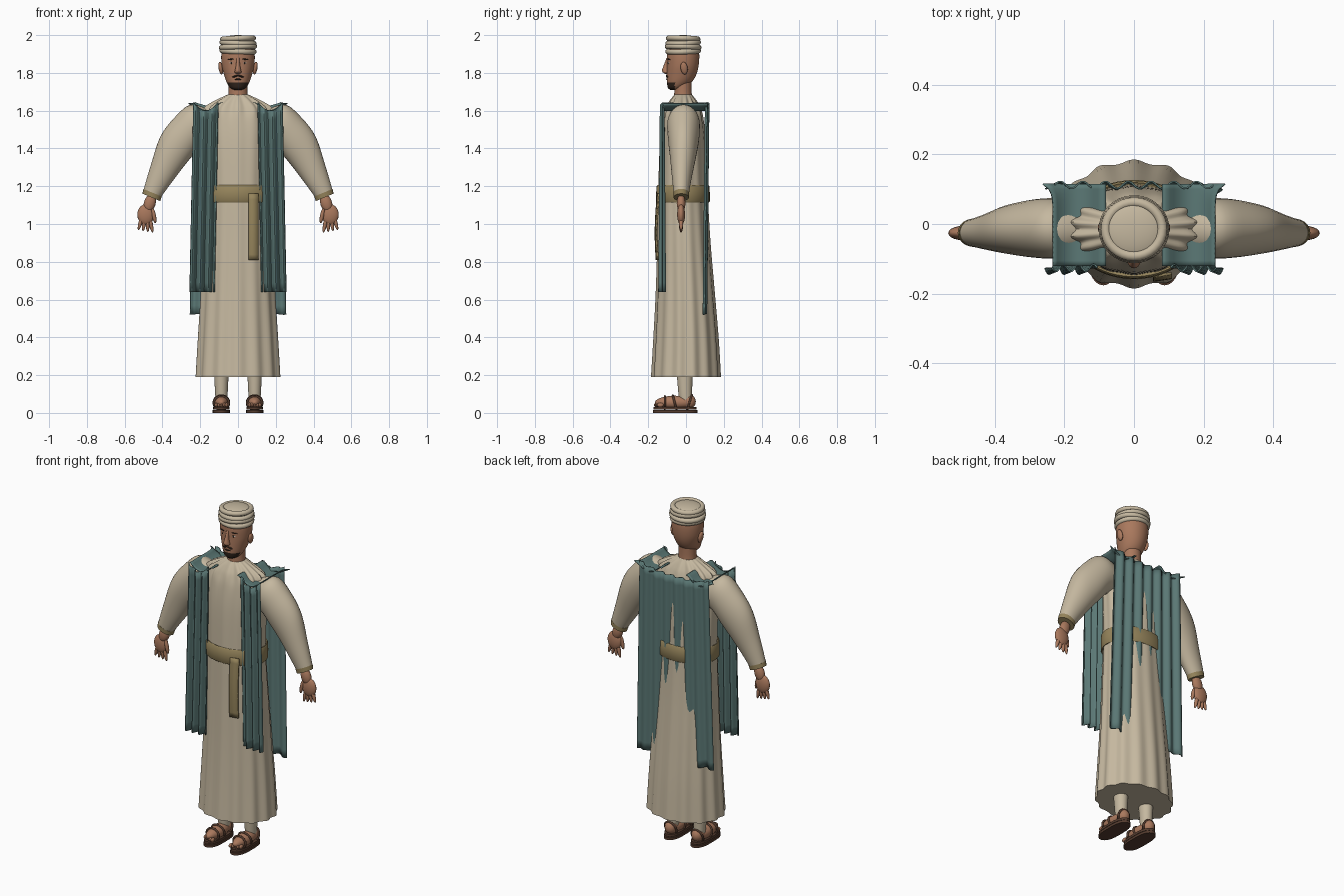
import bpy, bmesh, math
from mathutils import Vector, Matrix

cube = bpy.data.objects.get("Cube")
if cube:
    bpy.data.objects.remove(cube, do_unlink=True)


def material(name, r, g, b):
    m = bpy.data.materials.new(name)
    m.diffuse_color = (r, g, b, 1)
    m.use_nodes = True
    m.node_tree.nodes["Principled BSDF"].inputs["Base Color"].default_value = (r, g, b, 1)
    return m


CLOTH = material("cream cloth", .56, .48, .35)
TEAL = material("teal cloth", .105, .19, .18)
BELT = material("ochre cloth", .30, .23, .105)
SKIN = material("skin", .40, .19, .11)
LEATHER = material("brown leather", .09, .045, .028)
HAIR = material("dark hair", .03, .018, .012)
WHITE = material("eye white", .6, .55, .48)
parts = []


def finish(name, bm, mat):
    bmesh.ops.recalc_face_normals(bm, faces=bm.faces)
    me = bpy.data.meshes.new(name)
    bm.to_mesh(me)
    bm.free()
    me.materials.append(mat)
    ob = bpy.data.objects.new(name, me)
    bpy.context.collection.objects.link(ob)
    parts.append(ob)
    return ob


def smooth_rows(rows, steps):
    """Catmull-Rom interpolation of rows of numbers."""
    out = []
    for i in range(len(rows) - 1):
        a, b = rows[max(i - 1, 0)], rows[i]
        c, d = rows[i + 1], rows[min(i + 2, len(rows) - 1)]
        for k in range(steps):
            t = k / steps
            out.append([q + .5 * t * (r - p + t * (2 * p - 5 * q + 4 * r - s + t * (3 * (q - r) + s - p)))
                        for p, q, r, s in zip(a, b, c, d)])
    return out + [list(rows[-1])]


def skin_rings(name, rings, mat, cap=True):
    bm = bmesh.new()
    loops = [[bm.verts.new(p) for p in ring] for ring in rings]
    n = len(loops[0])
    for a, b in zip(loops, loops[1:]):
        for i in range(n):
            j = (i + 1) % n
            bm.faces.new((a[i], a[j], b[j], b[i]))
    if cap:
        bm.faces.new(loops[0])
        bm.faces.new(loops[-1])
    return finish(name, bm, mat)


def lathe(name, rows, mat, n=32, waves=14, steps=5, x=0, cap=True):
    """Stack of ellipses: z, x radius, y radius, y centre, pleat depth."""
    rings = []
    for z, rx, ry, cy, amp in smooth_rows(rows, steps):
        ring = []
        for i in range(n):
            a = math.tau * i / n
            k = 1 + amp * math.cos(waves * a + math.pi / 2 * waves)
            ring.append((x + rx * k * math.cos(a), cy + ry * k * math.sin(a), z))
        rings.append(ring)
    return skin_rings(name, rings, mat, cap)


def ball(name, loc, size, mat, rot=(0, 0, 0), seg=20):
    bm = bmesh.new()
    bmesh.ops.create_uvsphere(bm, u_segments=seg, v_segments=seg // 2, radius=1)
    ob = finish(name, bm, mat)
    ob.location, ob.scale, ob.rotation_euler = loc, size, rot
    return ob


def sheet(name, f, nu, nv, mat, thick=.005):
    bm = bmesh.new()
    g = [[bm.verts.new(f(u / nu, v / nv)) for u in range(nu + 1)] for v in range(nv + 1)]
    for v in range(nv):
        for u in range(nu):
            bm.faces.new((g[v][u], g[v][u + 1], g[v + 1][u + 1], g[v + 1][u]))
    ob = finish(name, bm, mat)
    if thick:
        mod = ob.modifiers.new("thickness", "SOLIDIFY")
        mod.thickness, mod.offset = thick, 0
    return ob


def ring(name, loc, size, minor, mat, rot=(0, 0, 0)):
    """Torus of unit radius, stretched to an ellipse, with a round section."""
    rings = []
    for i in range(32):
        a = math.tau * i / 32
        rings.append([(math.cos(a) * (size[0] + minor * math.cos(b)),
                       math.sin(a) * (size[1] + minor * math.cos(b)), minor * math.sin(b))
                      for b in [math.tau * k / 10 for k in range(10)]])
    ob = skin_rings(name, rings + rings[:1], mat, False)
    ob.location, ob.rotation_euler = loc, rot
    return ob


# Pleated robe
lathe("robe", [(.19, .223, .18, 0, .03), (.4, .211, .168, 0, .028), (.64, .197, .153, -.004, .022),
               (.9, .185, .139, -.011, .016), (1.15, .174, .13, -.016, .012),
               (1.4, .182, .122, -.016, .014), (1.54, .188, .108, -.015, .02),
               (1.61, .178, .09, -.015, .06), (1.65, .125, .07, -.015, .06),
               (1.685, .055, .046, -.015, .02)], CLOTH, n=112)

# Belt and its hanging end
lathe("belt", [(1.118, .177, .133, -.016, 0), (1.12, .185, .142, -.016, 0),
               (1.2, .185, .14, -.016, 0), (1.202, .178, .13, -.016, 0)], BELT, n=48, steps=2)
sheet("belt_tail", lambda u, v: (.055 + .053 * u, -.15 - .012 * math.sin(2.6 * v) + .008 * u,
                                 1.16 - .35 * v), 2, 12, BELT, .008)


# Cloak: back sheet, front panels and shoulder strips
def shoulder(x):
    return 1.6 + .042 * min(1, abs(x - .165) / .07) ** 2


def back(u, v):
    s = 2 * u - 1
    top = 1.615 + .03 * abs(s) ** 3
    low = .52 + .012 * math.sin(23 * u) * (1 - s * s)
    return (s * (.228 + .026 * v), .112 + .01 * math.sin(math.tau * 7 * u) - .012 * v,
            top + (low - top) * v)


sheet("cloak_back", back, 70, 24, TEAL)

for side, label in ((1, "left"), (-1, "right")):
    def panel(u, v):
        x = .105 + .13 * u + .02 * v
        top = shoulder(.09 + .145 * u)
        y = -.126 + (.01 + .008 * v) * math.sin(math.tau * 3 * u)
        return side * x, y, top + (.64 - top) * v

    def strip(u, v):
        x = .08 + .152 * u
        return side * (x + .03 * u ** 6 * v ** 14), -.12 + .235 * v, shoulder(x)

    sheet(label + "_cloak_front", panel, 36, 20, TEAL)
    sheet(label + "_cloak_shoulder", strip, 14, 16, TEAL)

    # Sleeve: upper edge x z, lower edge x z, half depth, y centre
    rows = [(.16, 1.61, .13, 1.44, .07, -.015), (.25, 1.632, .19, 1.42, .086, -.013),
            (.33, 1.57, .25, 1.35, .083, -.013), (.41, 1.465, .31, 1.275, .07, -.016),
            (.462, 1.31, .366, 1.2, .053, -.022), (.502, 1.175, .412, 1.137, .04, -.025)]

    def section(row, grow=1):
        ux, uz, lx, lz, d, cy = row
        c = Vector(((ux + lx) / 2, cy, (uz + lz) / 2))
        h = Vector(((ux - lx) / 2, 0, (uz - lz) / 2)) * grow
        pts = []
        for i in range(28):
            a = math.tau * i / 28
            p = c + h * math.cos(a) + Vector((0, d * grow * math.sin(a), 0))
            pts.append((side * p.x, p.y, p.z))
        return pts

    skin_rings(label + "_sleeve", [section(r) for r in smooth_rows(rows, 5)], CLOTH)
    cuff = [(.499, 1.185, .405, 1.146, .04, -.025), (.504, 1.16, .414, 1.122, .039, -.025)]
    skin_rings(label + "_cuff", [section(cuff[0], 1.04), section(cuff[1], 1.04)], BELT)

    # Hand
    ball(label + "_wrist", (side * .467, -.026, 1.11), (.031, .023, .05), SKIN, (0, -side * .3, 0))
    ball(label + "_palm", (side * .488, -.026, 1.05), (.045, .021, .055), SKIN)
    for i in range(4):
        tilt = side * (.2 - .16 * i)
        ball(f"{label}_finger_{i + 1}", (side * (.461 + .018 * i), -.026, 1.0 + .004 * i),
             (.0105, .0115, .047), SKIN, (0, tilt, 0), 12)
    ball(label + "_thumb", (side * .445, -.034, 1.045), (.011, .012, .042), SKIN, (0, side * .2, 0), 12)

    # Trouser leg, foot and sandal
    lathe(label + "_leg", [(.06, .03, .034, .0, 0), (.1, .033, .036, -.004, 0), (.22, .039, .043, -.007, 0)],
          CLOTH, x=side * .088)
    ball(label + "_foot", (side * .088, -.058, .055), (.04, .107, .036), SKIN)
    ball(label + "_heel", (side * .088, .012, .06), (.035, .04, .04), SKIN)
    for i in range(5):
        ball(f"{label}_toe_{i + 1}", (side * (.06 + .014 * i), -.152 + .004 * i, .042),
             (.009, .018, .012), SKIN, (0, 0, 0), 10)
    for z, grow, tag in ((.006, 1, "outsole"), (.024, .96, "insole")):
        bm = bmesh.new()
        bmesh.ops.create_cone(bm, cap_ends=True, segments=32, radius1=1, radius2=1, depth=.014)
        for v in bm.verts:
            waist = 1 - .12 * math.cos(2.5 * v.co.y)
            v.co.x, v.co.y = v.co.x * .052 * waist * grow, v.co.y * .118 * grow
        sole = finish(f"{label}_{tag}", bm, LEATHER)
        sole.location = (side * .088, -.058, z + .001)
    for y, w, h, lean in ((-.112, .04, .034, 0), (-.06, .041, .04, .25), (.018, .037, .042, -.3)):
        ring(f"{label}_strap_{abs(int(y * 1000))}", (side * .088, y, .054), (w, h), .006, LEATHER,
             (math.pi / 2 + lean, 0, 0))

    # Ear, eye and brow
    ball(label + "_ear", (side * .091, -.01, 1.825), (.012, .019, .034), SKIN, (.15, side * .15, 0))
    ball(label + "_eye", (side * .034, -.088, 1.853), (.015, .007, .007), WHITE, (0, 0, side * .35), 12)
    ball(label + "_pupil", (side * .034, -.0925, 1.853), (.006, .004, .006), HAIR, (0, 0, 0), 12)
    ball(label + "_brow", (side * .036, -.089, 1.872), (.021, .007, .0045), HAIR,
         (0, side * .12, side * .35), 12)
    ball(label + "_moustache", (side * .016, -.1, 1.782), (.018, .006, .005), HAIR,
         (0, side * .3, side * .2), 12)

# Neck and head, with the beard on the low front faces
lathe("neck", [(1.64, .055, .05, -.015, 0), (1.7, .05, .046, -.016, 0), (1.78, .05, .046, -.015, 0)], SKIN)
head = lathe("head", [(1.71, .02, .022, -.062, 0), (1.722, .042, .043, -.053, 0), (1.75, .06, .065, -.036, 0),
                      (1.79, .074, .078, -.024, 0), (1.84, .086, .084, -.017, 0),
                      (1.9, .088, .085, -.015, 0), (1.95, .075, .075, -.015, 0)], SKIN, n=40, steps=6)
head.data.materials.append(HAIR)
for p in head.data.polygons:
    if p.center.y < -.06 and p.center.z < 1.748:
        p.material_index = 1
ball("mouth", (0, -.1, 1.766), (.02, .005, .004), HAIR, (0, 0, 0), 12)
lathe("nose", [(1.795, .008, .006, -.104, 0), (1.803, .019, .018, -.105, 0), (1.815, .016, .021, -.106, 0),
               (1.845, .01, .014, -.102, 0), (1.88, .008, .007, -.096, 0)], SKIN, n=16, steps=3)

# Wound cap of stacked rolls with a shallow crown
for i in range(4):
    r = .087 - .003 * abs(i - 1)
    ring(f"cap_roll_{i + 1}", (0, -.015, 1.915 + .022 * i), (r, r - .004), .0145, CLOTH,
         (.03 * (-1) ** i, .04 * (-1) ** i, 0))
ball("cap_crown", (0, -.015, 1.975), (.086, .083, .025), CLOTH, seg=32)

# Smooth shading with sharp edges kept
for ob in bpy.context.selected_objects:
    ob.select_set(False)
for ob in parts:
    ob.select_set(True)
bpy.context.view_layer.objects.active = parts[0]
bpy.ops.object.shade_smooth_by_angle(angle=math.radians(40))
